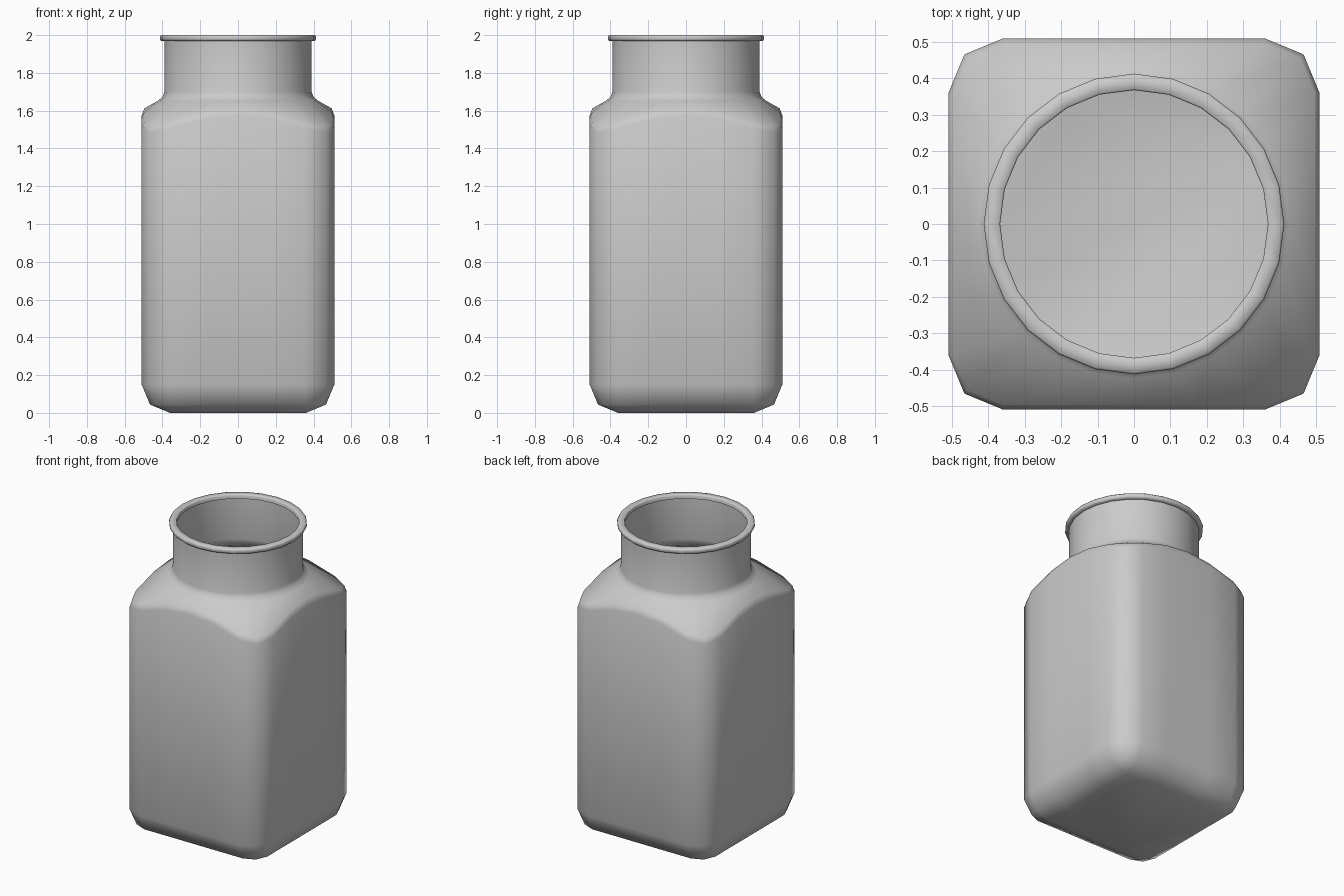
import bpy, bmesh, math

if "Cube" in bpy.data.objects:
    bpy.data.objects.remove(bpy.data.objects["Cube"])

N = 24
CORE, WALL = 0.36, 0.15   # flat half width of a side, corner rounding


def square(r):
    """Rounded square ring of 24 points: three per corner, three per flat side."""
    d = r * math.sqrt(0.5)
    side = [(CORE + r, -CORE), (CORE + r, -0.17), (CORE + r, 0), (CORE + r, 0.17),
            (CORE + r, CORE), (CORE + d, CORE + d)]
    pts = []
    for q in range(4):
        c, s = [(1, 0), (0, 1), (-1, 0), (0, -1)][q]
        pts += [(x * c - y * s, x * s + y * c) for x, y in side]
    return pts


def circle(r):
    # starts at -30 degrees so points line up with the square ring
    return [(r * math.cos(math.radians(15 * i - 30)),
             r * math.sin(math.radians(15 * i - 30))) for i in range(N)]


def flat(pts, z):
    return [(x, y, z) for x, y in pts]


def arched(r, z):
    """Square ring that drops towards the corners, following the domed shoulder."""
    mid = CORE + r
    return [(x, y, z - 0.62 * (math.hypot(x, y) - mid)) for x, y in square(r)]


def shell(t):
    """Rings from the floor up to the neck base, inset by the wall thickness t."""
    return [flat(square(0), t),
            flat(square(0.106 - t), 0.044 + t * 0.5),
            flat(square(WALL - t), 0.15),
            arched(WALL - t, 1.575 - t),
            arched(WALL - 0.014 - t, 1.612 - t),
            flat(circle(0.425 - t), 1.652 - t),
            flat(circle(0.400 - t), 1.672 - t),
            flat(circle(0.390 - t), 1.70)]


# jar: outside, rolled rim, then inside back down to the floor
rim = [(0.390, 1.968), (0.408, 1.970), (0.413, 1.978), (0.413, 1.993),
       (0.408, 2.0), (0.372, 2.0), (0.368, 1.995), (0.368, 1.973), (0.380, 1.968)]
rings = shell(0) + [flat(circle(r), z) for r, z in rim] + shell(0.01)[::-1]

bm = bmesh.new()
loops = [[bm.verts.new(p) for p in ring] for ring in rings]
for a, b in zip(loops, loops[1:]):
    for i in range(N):
        j = (i + 1) % N
        bm.faces.new((a[i], a[j], b[j], b[i]))
bm.faces.new(loops[0][::-1])
bm.faces.new(loops[-1])
bmesh.ops.remove_doubles(bm, verts=bm.verts, dist=0.0005)
bmesh.ops.recalc_face_normals(bm, faces=bm.faces)
mesh = bpy.data.meshes.new("jar")
bm.to_mesh(mesh)
bm.free()
jar = bpy.data.objects.new("jar", mesh)
bpy.context.collection.objects.link(jar)

bpy.context.view_layer.objects.active = jar
jar.select_set(True)
bpy.ops.object.shade_smooth_by_angle(angle=math.radians(60))
